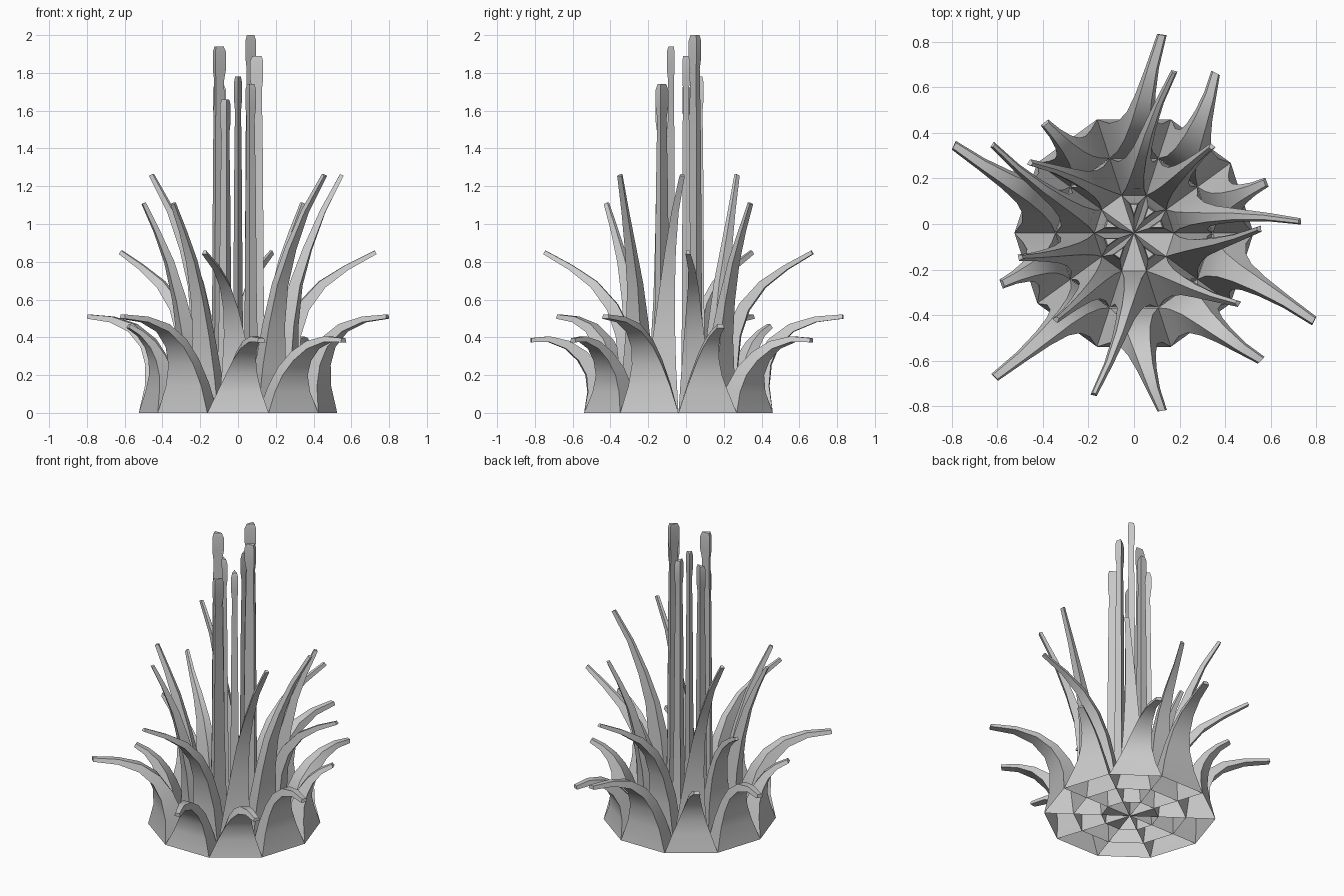
import bpy, bmesh
from math import sin, cos, radians, pi
from mathutils import Vector

if "Cube" in bpy.data.objects:
    bpy.data.objects.remove(bpy.data.objects["Cube"])

CY = -0.04                                   # plant axis sits slightly forward
RINGS = (0.175, 0.345, 0.525)                # decagon radii
C, S = cos(pi / 10), sin(pi / 10)


def loft(bm, poly, path, angle, bend):
    """Sweep a flat base polygon (radial, tangential) up a path of (r, z, scale)."""
    cr = sum(p[0] for p in poly) / len(poly)
    n = len(path) - 1
    loops = []
    for i, (r, z, s) in enumerate(path):
        a = radians(angle + bend * (i / n) ** 1.3)
        rad, tan = Vector((cos(a), sin(a), 0)), Vector((-sin(a), cos(a), 0))
        p, q = path[max(i - 1, 0)], path[min(i + 1, n)]
        t = Vector((q[0] - p[0], q[1] - p[1])).normalized()
        if i == 0:
            t = Vector((0, 1))
        across = rad * t.y - Vector((0, 0, t.x))
        centre = rad * r + Vector((0, CY, z))
        loops.append([bm.verts.new(centre + across * (u - cr) * s + tan * v * s)
                      for u, v in poly])
    k = len(poly)
    for a, b in zip(loops, loops[1:]):
        for j in range(k):
            m = (j + 1) % k
            bm.faces.new((a[j], a[m], b[m], b[j]))
    bm.faces.new(loops[-1])


def finish(bm, name):
    bmesh.ops.remove_doubles(bm, verts=bm.verts, dist=0.0005)
    me = bpy.data.meshes.new(name)
    bm.to_mesh(me)
    bm.free()
    ob = bpy.data.objects.new(name, me)
    bpy.context.collection.objects.link(ob)
    bpy.context.view_layer.objects.active = ob
    ob.select_set(True)
    bpy.ops.object.shade_smooth_by_angle(angle=radians(32))
    ob.select_set(False)


def trapezoid(r0, r1):
    return [(r0 * C, -r0 * S), (r1 * C, -r1 * S), (r1 * C, r1 * S), (r0 * C, r0 * S)]


SCALES = (1, .72, .52, .38, .27, .18, .13)


def leaf_ring(name, r0, r1, kinds):
    bm = bmesh.new()
    for sectors, bend, pts in kinds:
        path = [(r, z, s) for (r, z), s in zip(pts, SCALES)]
        for a in sectors:
            loft(bm, trapezoid(r0, r1), path, a, bend)
    finish(bm, name)


# Outer leaves: long arching, drooping and short
leaf_ring("outer_leaves", RINGS[1], RINGS[2], [
    ((90, 162, 234, 342), -8, [(.414, 0), (.42, .15), (.45, .27), (.505, .37),
                               (.60, .45), (.73, .495), (.88, .51)]),
    ((54, 270, 306), 9, [(.414, 0), (.42, .12), (.45, .22), (.51, .30),
                         (.59, .36), (.69, .39), (.79, .385)]),
    ((18, 126, 198), 3, [(.414, 0), (.415, .12), (.425, .21), (.45, .29),
                         (.49, .36), (.55, .42), (.62, .46)]),
])

# Middle leaves: wide arching, tall and medium
leaf_ring("middle_leaves", RINGS[0], RINGS[1], [
    ((18, 90, 162, 270), -14, [(.247, 0), (.255, .24), (.29, .42), (.35, .56),
                               (.45, .68), (.58, .77), (.73, .85)]),
    ((126, 306, 342), 20, [(.247, 0), (.255, .25), (.275, .47), (.31, .68),
                           (.37, .87), (.45, 1.07), (.55, 1.26)]),
    ((54, 198, 234), -6, [(.247, 0), (.255, .2), (.28, .4), (.32, .6),
                          (.375, .8), (.44, .96), (.51, 1.11)]),
])

# Central three-sided stalks with swollen heads
r = RINGS[0]
wedge = [(0, 0), (r * C, -r * S), (r * C, r * S)]
bm = bmesh.new()
for a, h in ((54, 2.0), (198, 1.94), (18, 1.89), (90, 1.78),
             (162, 1.74), (306, 1.74), (234, 1.66)):
    steps = ((0, 1), (.2, .55), (.6, .45), (h - .55, .38), (h - .18, .3),
             (h - .12, .4), (h - .03, .4), (h, .28))
    loft(bm, wedge, [(r * C * 2 / 3, z, s) for z, s in steps], a, 0)
finish(bm, "centre_stalks")

# Flat floor in the wedges without a stalk
bm = bmesh.new()
for a in (126, 270, 342):
    t = radians(a)
    bm.faces.new([bm.verts.new((u * cos(t) - v * sin(t), u * sin(t) + v * cos(t) + CY, 0))
                  for u, v in wedge])
finish(bm, "centre_floor")
